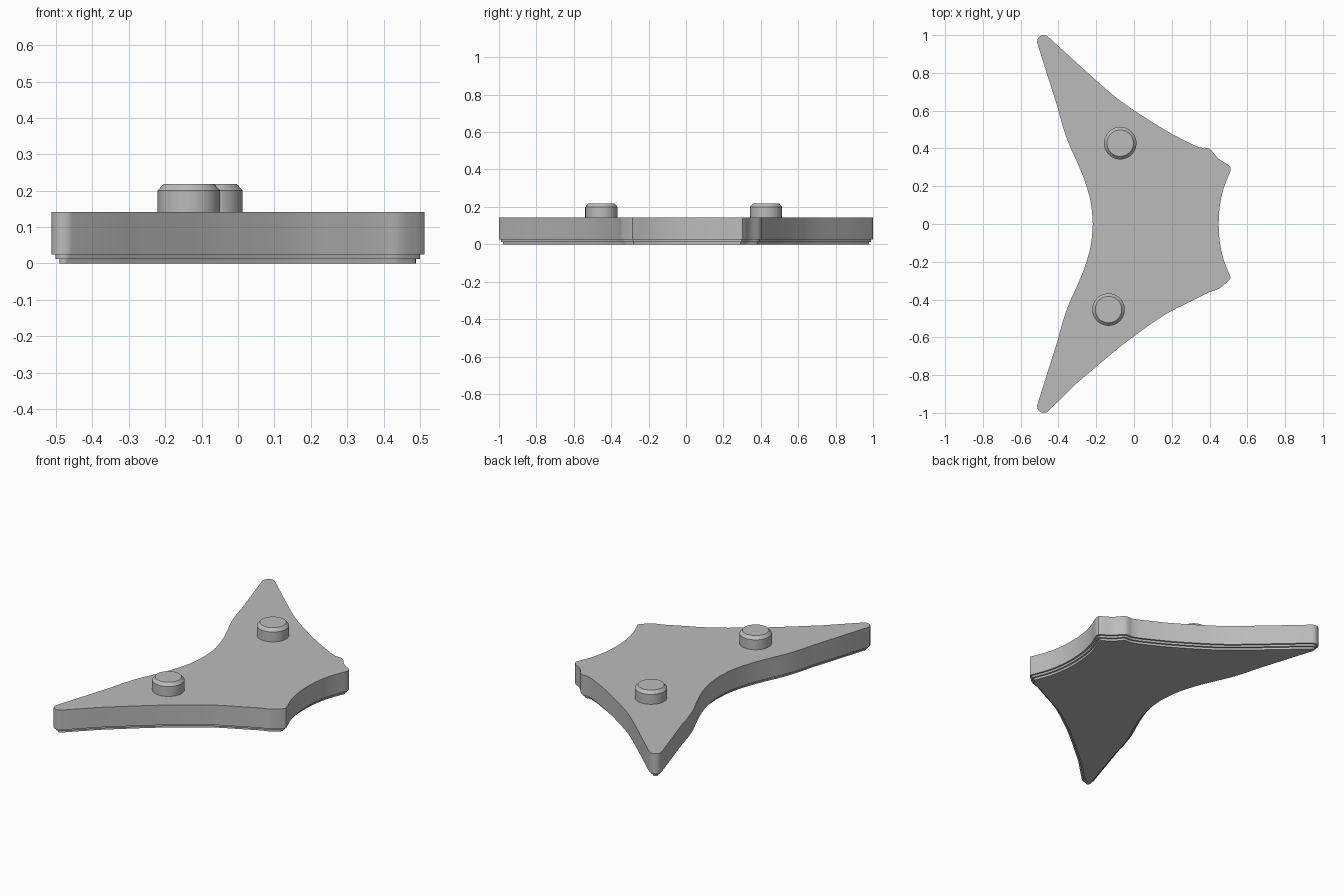
import bpy, bmesh, math
from mathutils import Vector

cube = bpy.data.objects.get("Cube")
if cube:
    bpy.data.objects.remove(cube)

grey = bpy.data.materials.new("plain_grey")
grey.use_nodes = True
colour = (0.5, 0.5, 0.5, 1)
grey.diffuse_color = colour
grey.node_tree.nodes["Principled BSDF"].inputs["Base Color"].default_value = colour


def curve(knots, steps=5):
    """Smooth run of points through the knots."""
    p = [Vector(k) for k in knots]
    p = [p[0] * 2 - p[1]] + p + [p[-1] * 2 - p[-2]]
    out = []
    for a, b, c, d in zip(p, p[1:], p[2:], p[3:]):
        for i in range(steps):
            t = i / steps
            out.append(b + (c - a) * t / 2 + (a * 2 - b * 5 + c * 4 - d) * t * t / 2
                       + (b * 3 - a - c * 3 + d) * t ** 3 / 2)
    return out + [p[-2]]


def arc(x, y, r, start, end, n=8):
    return [Vector((x + r * math.cos(math.radians(start + (end - start) * i / n)),
                    y + r * math.sin(math.radians(start + (end - start) * i / n))))
            for i in range(n + 1)]


def mirror(points):
    return [Vector((p.x, -p.y)) for p in reversed(points)]


def inset(points, amount):
    """Move a clockwise outline inward by an even distance."""
    out = []
    for i, p in enumerate(points):
        d1 = (p - points[i - 1]).normalized()
        d2 = (points[(i + 1) % len(points)] - p).normalized()
        n1, n2 = Vector((d1.y, -d1.x)), Vector((d2.y, -d2.x))
        out.append(p + (n1 + n2) * amount / max(1 + n1.dot(n2), 0.6))
    return out


def stack(name, rings):
    """Skin a list of (outline, height) rings from the bottom up and cap both ends."""
    bm = bmesh.new()
    loops = [[bm.verts.new((p.x, p.y, z)) for p in pts] for pts, z in rings]
    n = len(loops[0])
    for low, high in zip(loops, loops[1:]):
        for i in range(n):
            j = (i + 1) % n
            bm.faces.new((low[i], low[j], high[j], high[i]))
    bm.faces.new(loops[0])
    bm.faces.new(loops[-1])
    bmesh.ops.recalc_face_normals(bm, faces=bm.faces)
    mesh = bpy.data.meshes.new(name)
    bm.to_mesh(mesh)
    bm.free()
    mesh.materials.append(grey)
    obj = bpy.data.objects.new(name, mesh)
    bpy.context.collection.objects.link(obj)
    bpy.ops.object.select_all(action='DESELECT')
    obj.select_set(True)
    bpy.context.view_layer.objects.active = obj
    bpy.ops.object.shade_smooth_by_angle(angle=math.radians(30))
    return obj


# Plate outline, clockwise: concave inner edge, rounded tips, outer edges, notched end
inner = curve([(-0.218, 0), (-0.228, 0.11), (-0.258, 0.22), (-0.3, 0.325),
               (-0.345, 0.425), (-0.378, 0.52), (-0.402, 0.61)])
tip = arc(-0.478, 0.965, 0.035, 193, 50)
back_edge = curve([(-0.3, 0.85), (-0.12, 0.69), (0, 0.602), (0.164, 0.498), (0.31, 0.42)])
back_corner = curve([(0.35, 0.404), (0.4, 0.398), (0.445, 0.348), (0.495, 0.316)], 4)
end = curve([(0.512, 0.285), (0.472, 0.18), (0.453, 0.085), (0.448, 0)])
front_corner = curve([(0.5, -0.302), (0.45, -0.342), (0.4, -0.36)], 4)
front_edge = curve([(0.32, -0.4), (0.164, -0.48), (0, -0.594), (-0.12, -0.688), (-0.3, -0.84)])
half = inner + tip
outline = (half + back_edge + back_corner + [Vector((0.51, 0.303))] + end
           + mirror(end)[1:] + front_corner + front_edge + mirror(half)[:-1])

# Plate with two small steps under its rim
middle, bottom = inset(outline, 0.011), inset(outline, 0.022)
stack("plate", [(bottom, 0), (bottom, 0.013), (middle, 0.013), (middle, 0.025),
                (outline, 0.025), (outline, 0.142)])

# Round pegs with bevelled tops
for name, x, y in (("front_peg", -0.135, -0.453), ("back_peg", -0.073, 0.428)):
    wide, narrow = (arc(x, y, r, 0, 360, 48)[:-1] for r in (0.086, 0.07))
    stack(name, [(wide, 0.14), (wide, 0.2), (narrow, 0.218)])
